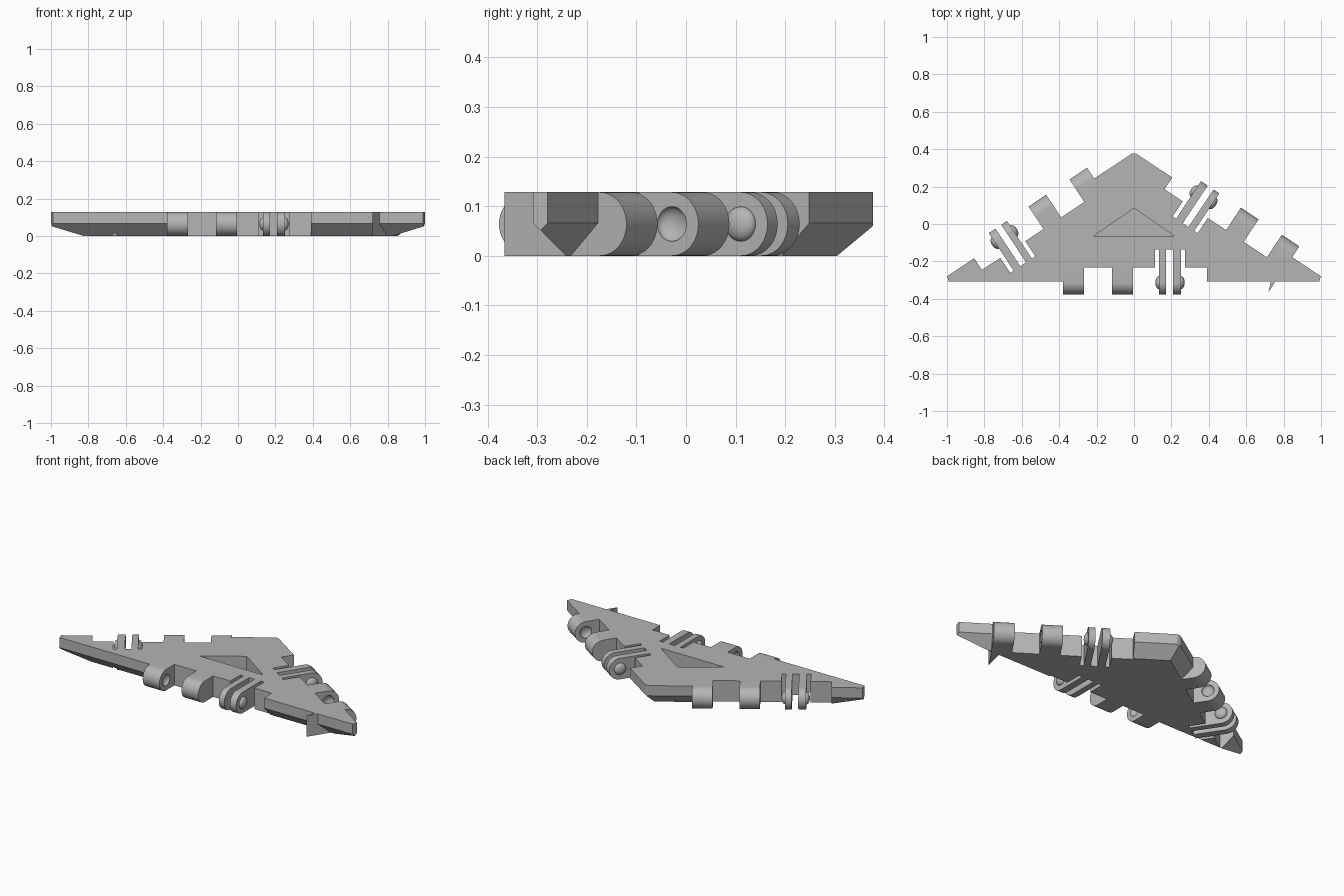
import bpy, bmesh, math
from mathutils import Matrix, Vector

cube = bpy.data.objects.get("Cube")
if cube:
    bpy.data.objects.remove(cube, do_unlink=True)

H = 0.128                      # plate thickness
R = H / 2                      # hinge radius
SLOPE = math.atan2(0.692, 1.0426)
FRONT, SIDE = 0.308, 0.32      # distance of the edges from the origin

grey = bpy.data.materials.new("light_grey")
grey.use_nodes = True
grey.diffuse_color = (0.46, 0.46, 0.46, 1)
grey.node_tree.nodes["Principled BSDF"].inputs["Base Color"].default_value = grey.diffuse_color


def make(name, bm, matrix=Matrix()):
    bmesh.ops.recalc_face_normals(bm, faces=bm.faces)
    bm.transform(matrix)
    mesh = bpy.data.meshes.new(name)
    bm.to_mesh(mesh)
    bm.free()
    mesh.materials.append(grey)
    obj = bpy.data.objects.new(name, mesh)
    bpy.context.collection.objects.link(obj)
    return obj


def prism(name, points, offset, matrix=Matrix()):
    """Extrude a flat polygon along an offset vector."""
    bm = bmesh.new()
    face = bm.faces.new([bm.verts.new(p) for p in points])
    out = bmesh.ops.extrude_face_region(bm, geom=[face], use_keep_orig=True)
    moved = [v for v in out["geom"] if isinstance(v, bmesh.types.BMVert)]
    bmesh.ops.translate(bm, verts=moved, vec=offset)
    return make(name, bm, matrix)


def box(name, x0, x1, y0, y1, matrix):
    pts = [(x0, y0, -0.1), (x1, y0, -0.1), (x1, y1, -0.1), (x0, y1, -0.1)]
    return prism(name, pts, (0, 0, 0.4), matrix)


def ball(name, x, matrix):
    bm = bmesh.new()
    bmesh.ops.create_uvsphere(bm, u_segments=32, v_segments=16, radius=0.035)
    bm.transform(Matrix.Translation((x, -0.005, R)) @ Matrix.Diagonal((0.58, 1, 1, 1)))
    return make(name, bm, matrix)


def cut(obj, cutter):
    cutter.hide_render = True
    mod = obj.modifiers.new("cut", 'BOOLEAN')
    mod.operation = 'DIFFERENCE'
    mod.solver = 'EXACT'
    mod.object = cutter
    bpy.context.view_layer.objects.active = obj
    bpy.ops.object.modifier_apply(modifier=mod.name)
    bpy.data.objects.remove(cutter, do_unlink=True)


def hinge_arm(name, x0, x1, depth, matrix):
    """Rounded hinge arm reaching back into the plate by depth."""
    pts = [(x0, depth, 0), (x0, depth, H)]
    for i in range(25):
        a = math.pi * i / 24
        pts.append((x0, -0.005 - R * math.sin(a), R + R * math.cos(a)))
    return prism(name, pts, (x1 - x0, 0, 0), matrix)


def triangle(inset, z):
    n = Vector((math.sin(SLOPE), math.cos(SLOPE)))
    y = -FRONT + inset
    x = (SIDE - inset - y * n.y) / n.x
    return [(-x, y, z), (x, y, z), (0, (SIDE - inset) / n.y, z)]


# Triangular plate with chamfered underside and clipped corners
bm = bmesh.new()
for p in triangle(0, H) + triangle(0, 0.066) + triangle(0.066, 0):
    bm.verts.new(p)
bmesh.ops.convex_hull(bm, input=bm.verts)
bmesh.ops.dissolve_limit(bm, angle_limit=0.01, verts=bm.verts, edges=bm.edges)
half = SLOPE / 2
for direction, distance in (((0, 1, 0), 0.377),
                            ((math.cos(half), -math.sin(half), 0), 1.037),
                            ((-math.cos(half), -math.sin(half), 0), 1.037)):
    d = Vector(direction)
    out = bmesh.ops.bisect_plane(bm, geom=bm.verts[:] + bm.edges[:] + bm.faces[:],
                                 plane_co=d * distance, plane_no=d, clear_outer=True)
    rim = [e for e in out["geom_cut"] if isinstance(e, bmesh.types.BMEdge)]
    bmesh.ops.holes_fill(bm, edges=rim, sides=0)
plate = make("triangle_plate", bm)

# Blind triangular recess in the top
cut(plate, prism("recess_cutter", [(-0.214, -0.063, 0.03), (0.214, -0.063, 0.03), (0, 0.084, 0.03)],
                 (0, 0, 0.3)))

# The same hinge set on all three edges
parts = [plate]
edges = (("front", 0, 0, FRONT),
         ("left", math.pi - SLOPE, -0.423, SIDE),
         ("right", math.pi + SLOPE, 0.423, SIDE))
for side, angle, shift, distance in edges:
    m = Matrix.Rotation(angle, 4, 'Z') @ Matrix.Translation((shift, -distance, 0))
    cut(plate, box("notch_cutter", -0.38, 0.39, -0.15, 0.075, m))
    cut(plate, box("slot_cutter", 0.112, 0.273, -0.15, 0.172, m))

    # Wide knuckles with facing sockets
    for label, x0, x1, socket in (("outer", -0.38, -0.267, -0.267),
                                  ("inner", -0.118, -0.005, -0.118)):
        knuckle = hinge_arm(f"{side}_{label}_knuckle", x0, x1, 0.075, m)
        cut(knuckle, ball("socket_cutter", socket, m))
        parts.append(knuckle)

    # Pair of thin fingers with snap bumps on their outer sides
    for label, x0, x1, bump in (("first", 0.134, 0.171, 0.134),
                                ("second", 0.208, 0.251, 0.251)):
        parts.append(hinge_arm(f"{side}_{label}_finger", x0, x1, 0.172, m))
        parts.append(ball(f"{side}_{label}_bump", bump, m))

# Thin sliver standing out of the front edge
parts.append(prism("front_sliver", [(0.718, -0.366, 0), (0.802, -0.236, 0), (0.75, -0.236, 0)],
                   (0, 0, H)))

bpy.ops.object.select_all(action='DESELECT')
for obj in parts:
    obj.select_set(True)
bpy.context.view_layer.objects.active = plate
bpy.ops.object.shade_smooth_by_angle(angle=math.radians(30))
